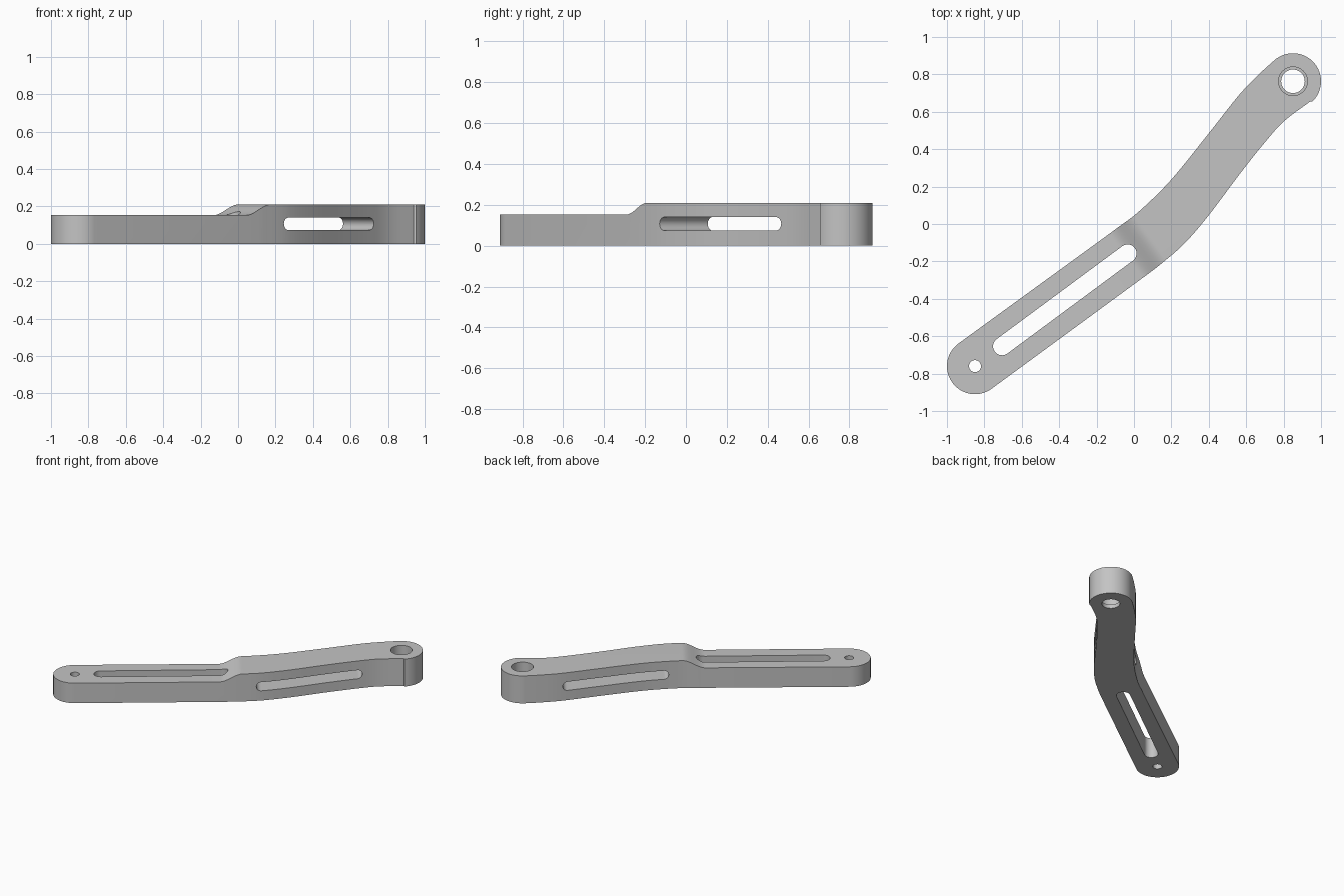
import bpy, bmesh
from math import sin, cos, pi, radians
from mathutils import Vector, Matrix

cube = bpy.data.objects.get("Cube")
if cube:
    bpy.data.objects.remove(cube, do_unlink=True)

grey = bpy.data.materials.new("plain grey")
grey.use_nodes = True
colour = (0.55, 0.55, 0.55, 1)
grey.diffuse_color = colour
grey.node_tree.nodes["Principled BSDF"].inputs["Base Color"].default_value = colour

LOW, HIGH = 0.153, 0.21          # heights of the slotted arm and curved arm
TURN = radians(36.5)             # heading of the straight arm
ARM = Matrix.Rotation(TURN, 4, 'Z')
SIDE = ARM @ Matrix.Rotation(pi / 2, 4, 'X')   # profile plane: along arm, up
END_A, END_B, R = (-0.85, -0.76), (0.85, 0.763), 0.15


def arc(centre, r, a0, a1, n=24):
    """Points on an arc, angles in degrees."""
    return [(centre[0] + r * cos(radians(a0 + (a1 - a0) * i / n)),
             centre[1] + r * sin(radians(a0 + (a1 - a0) * i / n))) for i in range(n + 1)]


def spline(pts, n=8):
    """Smooth curve through the points."""
    p = [Vector(q) for q in pts]
    p = [2 * p[0] - p[1]] + p + [2 * p[-1] - p[-2]]
    out = []
    for a, b, c, d in zip(p, p[1:], p[2:], p[3:]):
        for i in range(n):
            t = i / n
            out.append(tuple(0.5 * (2 * b + (c - a) * t + (2 * a - 5 * b + 4 * c - d) * t * t
                                    + (3 * b - a - 3 * c + d) * t ** 3)))
    return out + [tuple(p[-2])]


def prism(name, outline, z0, z1, frame=Matrix.Identity(4)):
    """Closed solid made by extruding an outline."""
    bm = bmesh.new()
    face = bm.faces.new([bm.verts.new((x, y, z0)) for x, y in outline])
    top = bmesh.ops.extrude_face_region(bm, geom=[face])["geom"]
    bmesh.ops.translate(bm, vec=(0, 0, z1 - z0),
                        verts=[v for v in top if isinstance(v, bmesh.types.BMVert)])
    bmesh.ops.recalc_face_normals(bm, faces=bm.faces)
    bm.transform(frame)
    mesh = bpy.data.meshes.new(name)
    bm.to_mesh(mesh)
    bm.free()
    mesh.materials.append(grey)
    obj = bpy.data.objects.new(name, mesh)
    bpy.context.collection.objects.link(obj)
    return obj


def stadium(x0, x1, y, r):
    """Slot outline with round ends at x0 and x1."""
    return arc((x1 - r, y), r, -90, 90, 16) + arc((x0 + r, y), r, 90, 270, 16)


# Lever body: round ends joined by a straight arm and a curved arm
right_edge = spline([(0.07, -0.271), (0.15, -0.209), (0.27, -0.104), (0.4, 0.047), (0.563, 0.264),
                     (0.697, 0.433), (0.803, 0.55), (0.942, 0.655)])
left_edge = spline([(0.76, 0.884), (0.67, 0.802), (0.563, 0.691), (0.4, 0.485), (0.2, 0.238),
                    (0.03, 0.07), (-0.088, -0.02), (-0.16, -0.073)])
outline = (arc(END_A, R, 129, 304) + right_edge
           + arc(END_B, R, -46, 124)
           + left_edge)
lever = prism("lever_arm", outline, 0, HIGH)

# Step profile that lowers the straight arm with an S-shaped ramp
ramp = []
for i in range(17):
    t = i / 16
    ramp.append((-0.135 + 0.16 * t, LOW + (HIGH - LOW) * t * t * (3 - 2 * t)))
step = [(-2, LOW)] + ramp + [(0.025, 0.4), (-2, 0.4)]

cutters = [
    prism("step_cutter", step, -1, 1, SIDE),
    prism("long_slot_cutter", stadium(-1.004, -0.073, -0.106, 0.048), -0.1, 0.5, ARM),
    prism("side_slot_cutter", stadium(0.12, 0.86, 0.107, 0.033), -1, 1, SIDE),
    prism("small_hole_cutter", arc(END_A, 0.032, 0, 360, 32)[:-1], -0.1, 0.5),
    prism("large_hole_cutter", arc(END_B, 0.063, 0, 360, 48)[:-1], -0.1, 0.5),
    prism("counterbore_cutter", arc(END_B, 0.077, 0, 360, 48)[:-1], 0.03, 0.5),
]
for cutter in cutters:
    cutter.hide_render = True
    cutter.hide_set(True)
    mod = lever.modifiers.new(cutter.name, 'BOOLEAN')
    mod.operation = 'DIFFERENCE'
    mod.solver = 'EXACT'
    mod.object = cutter

# Apply the cuts, then smooth the rounded walls
bpy.context.view_layer.update()
cut_mesh = bpy.data.meshes.new_from_object(
    lever.evaluated_get(bpy.context.evaluated_depsgraph_get()))
lever.modifiers.clear()
lever.data = cut_mesh
for cutter in cutters:
    bpy.data.objects.remove(cutter, do_unlink=True)
bpy.ops.object.select_all(action='DESELECT')
lever.select_set(True)
bpy.context.view_layer.objects.active = lever
bpy.ops.object.shade_smooth_by_angle(angle=radians(30))
